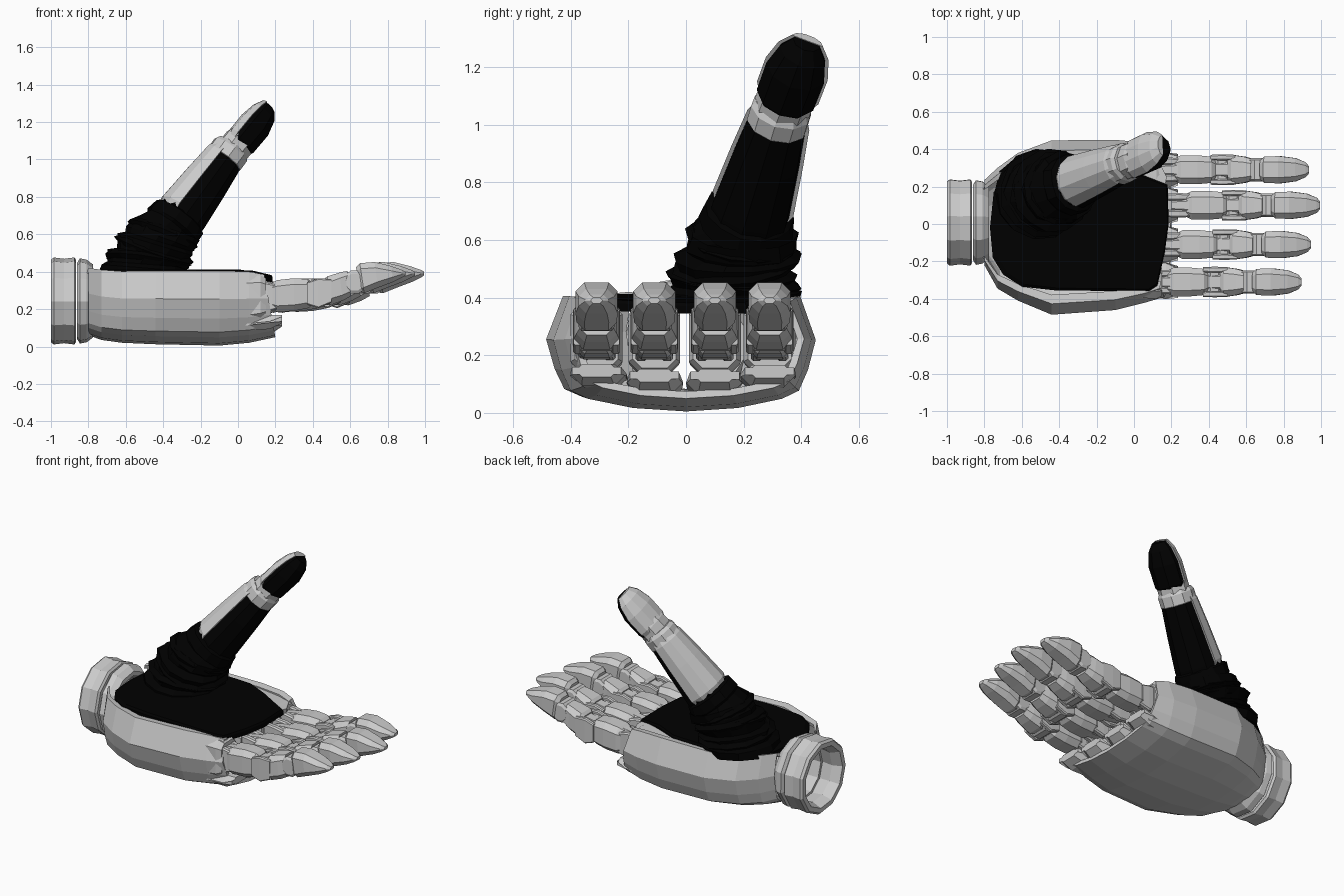
import bpy, bmesh, random
from math import cos, sin, pi, radians
from mathutils import Vector as V

if "Cube" in bpy.data.objects:
    bpy.data.objects.remove(bpy.data.objects["Cube"])

random.seed(4)
black = bpy.data.materials.new("black_rubber")
black.diffuse_color = (0.0, 0.0, 0.0, 1)
black.use_nodes = True
black.node_tree.nodes["Principled BSDF"].inputs["Base Color"].default_value = black.diffuse_color


def loft(name, rings, mat=None, cap=True, wrap=False, closed=True, thick=0):
    """Skin a list of equal-length point rings with flat faces."""
    bm = bmesh.new()
    vr = [[bm.verts.new(p) for p in r] for r in rings]
    n = len(vr[0])
    pairs = list(zip(vr, vr[1:])) + ([(vr[-1], vr[0])] if wrap else [])
    for a, b in pairs:
        for i in range(n if closed else n - 1):
            j = (i + 1) % n
            bm.faces.new((a[i], a[j], b[j], b[i]))
    if cap and not wrap:
        bm.faces.new(vr[0])
        bm.faces.new(vr[-1])
    bmesh.ops.recalc_face_normals(bm, faces=bm.faces)
    me = bpy.data.meshes.new(name)
    bm.to_mesh(me)
    bm.free()
    ob = bpy.data.objects.new(name, me)
    bpy.context.collection.objects.link(ob)
    if mat:
        me.materials.append(mat)
    if thick:
        m = ob.modifiers.new("thickness", 'SOLIDIFY')
        m.thickness = thick
        m.offset = -1
    return ob


def octagon(x, y, hw, zb, zt, lean=0.0):
    """Chamfered rectangle across the finger; lean tilts it along x."""
    c = hw * 0.42
    yz = [(-hw, zb + c), (-hw + c, zb), (hw - c, zb), (hw, zb + c),
          (hw, zt - c), (hw - c, zt), (-hw + c, zt), (-hw, zt - c)]
    return [V((x - lean * (z - zb), y + dy, z)) for dy, z in yz]


def pin(name, x, y, z, r, hw, n=10):
    """Hinge barrel across y with chamfered ends."""
    st = [(-hw, .75 * r), (-hw * .85, r), (hw * .85, r), (hw, .75 * r)]
    loft(name, [[V((x + q * cos(2 * pi * k / n), y + dy, z + q * sin(2 * pi * k / n)))
                 for k in range(n)] for dy, q in st])


def ring_x(name, profile, n=11):
    """Hollow elliptical ring around the x axis from an (x, scale) profile."""
    loft(name, [[V((x, .012 + .235 * s * cos(2 * pi * k / n + .3),
                    .243 + .235 * s * sin(2 * pi * k / n + .3))) for k in range(n)]
                for x, s in profile], wrap=True)


# wrist cuff and collar
ring_x("wrist_cuff", [(-1, .95), (-.985, 1), (-.93, .97), (-.875, 1), (-.865, .94),
                      (-.865, .76), (-.94, .72), (-1, .82)])
ring_x("wrist_collar", [(-.86, .88), (-.845, .98), (-.81, .95), (-.775, .84),
                        (-.775, .72), (-.86, .72)])

# hollow palm shell, open under the palm pad: x, -y width, +y width, bottom, top
stations = [(-.80, .22, .235, .06, .42), (-.73, .345, .30, .035, .41),
            (-.62, .41, .38, .02, .402), (-.44, .485, .447, .012, .405),
            (-.10, .46, .45, .005, .405), (.06, .42, .435, .02, .40),
            (.14, .39, .41, .05, .385)]
half = [(.78, .985), (.88, 1), (1, .62), (.94, .36), (.87, .18), (.74, .11), (.40, .03)]
rings = []
for i, (x, wn, wp, zb, zt) in enumerate(stations):
    lip = .06 if i == len(stations) - 1 else 0
    pts = [(-f * wn, h) for f, h in half] + [(0, 0)] + [(f * wp, h) for f, h in half[::-1]]
    rings.append([V((x + lip * (1 - h), y, zb + h * (zt - zb))) for y, h in pts])
loft("palm_shell", rings, cap=False, closed=False, thick=.025)

# black palm pad, with the grey web plate beside the thumb
outline = [(-.77, -.02), (-.755, -.18), (-.7, -.27), (-.6, -.335), (-.42, -.355), (.08, -.36),
           (.125, -.33), (.165, -.15), (.185, .0), (.18, .21), (.0, .28), (-.15, .35),
           (-.5, .365), (-.66, .30), (-.75, .17)]
drop = lambda x: .03 * max(0, (x - .05) / .13)
loft("palm_pad", [[V((x * s, y * s, z - drop(x))) for x, y in outline]
                  for z, s in [(.375, 1), (.402, 1), (.413, .965)]], black)
web = [(-.25, .30), (.02, .24), (.165, .20), (.175, .25), (.13, .345), (-.2, .38)]
loft("thumb_web_plate", [[V((x, y, z - drop(x))) for x, y in web] for z in (.37, .398)])

# four fingers: y position and shift along x
for k, (y, dx) in enumerate([(.29, -.06), (.10, 0), (-.11, -.05), (-.31, -.10)]):
    tag = "_%d" % (k + 1)

    def seg(name, st, yo=0):
        loft(name + tag, [octagon(x + dx, y + yo, hw, a, b, lean) for x, hw, a, b, lean in st])

    # knuckle bracket, dorsal knuckle plate and twin prongs
    q = y * y
    loft("knuckle_bracket" + tag, [octagon(x, y, hw, a, b) for x, hw, a, b in
                                   [(.04, .085, .13, .375), (.12, .09, .14, .38), (.15, .075, .155, .365)]])
    loft("knuckle_plate" + tag, [octagon(x, y * e, hw, a, b) for x, e, hw, a, b in
                                 [(.04, .94, .09, .04 + .45 * q, .12 + .3 * q),
                                  (.17, .98, .098, .06 + .35 * q, .14 + .3 * q),
                                  (.235, 1, .085, .105 + .2 * q, .15 + .2 * q)]])
    for s in (-1, 1):
        seg("base_prong" + ("_a" if s < 0 else "_b"), [(.16, .018, .19, .35, 0), (.24, .02, .18, .345, 0),
                                                       (.31, .018, .2, .33, 0)], s * .045)
    pin("knuckle_pin" + tag, .22 + dx, y, .265, .06, .058)
    seg("base_link", [(.2, .03, .2, .33, 0), (.31, .04, .19, .35, 0)])
    # proximal segment
    seg("proximal_segment", [(.28, .062, .2, .34, 0), (.31, .077, .185, .355, 0),
                             (.40, .077, .19, .365, 0), (.475, .07, .205, .36, 0), (.495, .055, .22, .345, 0)])
    # middle hinge with side cheeks
    pin("middle_hinge" + tag, .53 + dx, y, .28, .068, .072)
    seg("middle_hinge_block", [(.48, .05, .22, .34, 0), (.58, .05, .225, .355, .1)])
    for s in (-1, 1):
        seg("hinge_cheek" + ("_a" if s < 0 else "_b"), [(.47, .014, .225, .345, 0), (.53, .016, .205, .365, 0),
                                                        (.60, .014, .235, .36, 0)], s * .066)
    # middle segment
    seg("middle_segment", [(.56, .06, .225, .36, 0), (.59, .08, .22, .375, .08),
                           (.66, .07, .245, .395, .12), (.705, .058, .27, .405, .15)])
    # end hinge and fingertip
    pin("end_hinge" + tag, .725 + dx, y, .345, .065, .062)
    seg("fingertip", [(.745, .05, .29, .425, .1), (.775, .07, .285, .445, .15), (.85, .073, .315, .452, .15),
                      (.93, .062, .345, .43, .12), (.98, .04, .37, .41, .1), (.995, .02, .38, .4, 0)])


def tube(name, st, back, mat=None, n=10, arc=360, jitter=0, flat=1):
    """Limb from (centre, radius, axis) stations; arc < 360 gives a D-shaped plate facing back.
    flat squashes the back half."""
    rings = []
    for c, r, ax in st:
        t = V(ax).normalized()
        b = (V(back) - t * V(back).dot(t)).normalized()
        s = t.cross(b)
        full = arc == 360
        angs = [radians(-arc / 2 + arc * i / (n if full else n - 1)) for i in range(n)]
        rings.append([V(c) + r * random.uniform(1 - jitter, 1 + jitter) *
                      ((flat if cos(a) > 0 else 1) * cos(a) * b + sin(a) * s) for a in angs])
    return loft(name, rings, mat)


BACK = (-.75, .22, .6)
A, B, C = V((-.36, .20, .62)), V((-.04, .33, 1.05)), V((.145, .415, 1.275))
T, U = B - A, C - B

# crumpled rubber boot at the thumb root
up, t1, t2 = (.08, 0, 1), (.3, 0, 1), (.35, .05, 1)
tube("thumb_boot", [((-.50, .16, .37), .24, up), ((-.50, .16, .42), .235, up), ((-.49, .16, .44), .2, up),
                    ((-.47, .165, .475), .225, (.2, 0, 1)), ((-.46, .17, .49), .195, (.2, 0, 1)),
                    ((-.44, .18, .545), .22, t1), ((-.42, .185, .56), .18, t1),
                    ((-.41, .19, .575), .195, t2), ((-.375, .2, .625), .19, t2),
                    ((-.365, .205, .635), .15, T), ((-.35, .21, .64), .165, T),
                    ((-.315, .22, .69), .155, T), ((-.30, .225, .70), .12, T)],
     BACK, black, n=13, jitter=.055)
# loose boot folds
for i, (c, r, ax) in enumerate([((-.485, .165, .46), .235, (.15, .1, 1)), ((-.45, .175, .52), .225, (.35, -.1, 1)),
                                ((-.40, .19, .60), .2, (.4, .15, 1))]):
    d = V(ax).normalized() * .022
    tube("boot_fold_%d" % (i + 1), [(V(c) - d, r * .9, ax), (V(c), r, ax), (V(c) + d, r * .88, ax)],
         BACK, black, n=12, jitter=.04)

# thumb lower segment: black core with grey back plate
tube("thumb_core", [(A.lerp(B, f), r, T) for f, r in [(0, .135), (.2, .14), (.6, .122), (.93, .103)]],
     BACK, black, n=10)
tube("thumb_back_plate", [(A.lerp(B, f), r, T) for f, r in [(.12, .125), (.22, .148), (.6, .131), (.9, .114), (.96, .1)]],
     BACK, n=7, arc=165)
# thumb joint
tube("thumb_joint", [(A.lerp(B, f), r, T) for f, r in [(.86, .095), (.89, .108), (1.0, .108), (1.04, .095)]],
     BACK, n=10)
tube("thumb_joint_link", [(B.lerp(C, f), r, U) for f, r in [(-.08, .085), (.05, .1), (.24, .1), (.32, .09)]],
     BACK, n=8, flat=.8)
# thumb tip: black pad with grey back plate
tube("thumb_tip_pad", [(B.lerp(C, f), r, U) for f, r in [(.12, .09), (.2, .106), (.62, .108), (.9, .085), (1.05, .05)]],
     BACK, black, n=9, flat=.5)
tube("thumb_tip_plate", [(B.lerp(C, f), r, U) for f, r in [(.16, .1), (.25, .114), (.62, .115), (.9, .093), (1.06, .058)]],
     BACK, n=6, arc=170, flat=.62)
